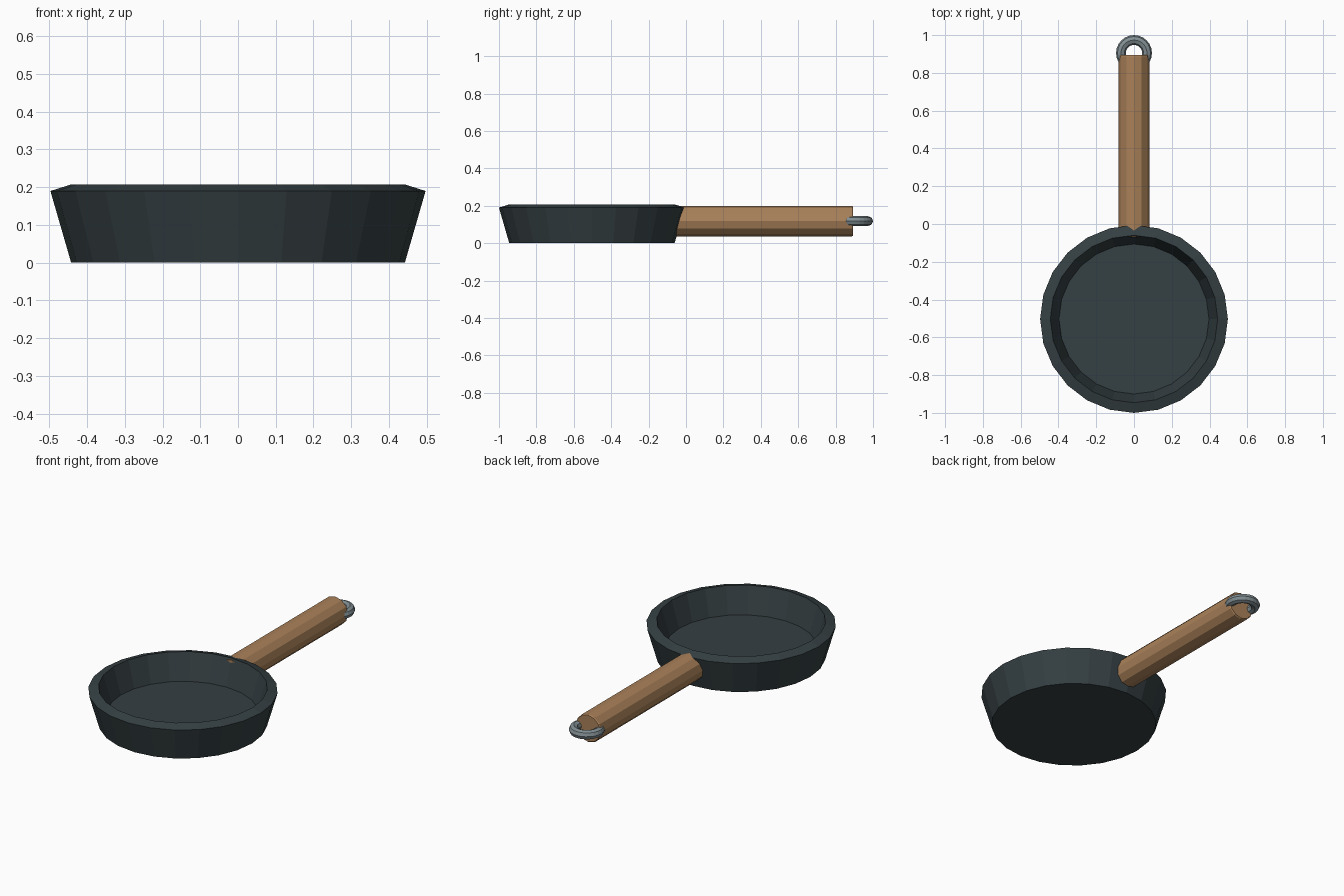
import bpy, bmesh
from math import sin, cos, pi
from mathutils import Matrix

if "Cube" in bpy.data.objects:
    bpy.data.objects.remove(bpy.data.objects["Cube"])


def material(name, color):
    m = bpy.data.materials.new(name)
    m.diffuse_color = (*color, 1)
    m.use_nodes = True
    m.node_tree.nodes["Principled BSDF"].inputs["Base Color"].default_value = m.diffuse_color
    return m


def lathe(name, profile, sides, mat, matrix):
    """Revolve (radius, height) points around local z; radius 0 makes a pole."""
    bm = bmesh.new()
    rings = []
    for r, h in profile:
        if r == 0:
            rings.append([bm.verts.new((0, 0, h))] * sides)
        else:
            rings.append([bm.verts.new((r * cos(2 * pi * i / sides), r * sin(2 * pi * i / sides), h))
                          for i in range(sides)])
    for a, b in zip(rings, rings[1:]):
        for i in range(sides):
            j = (i + 1) % sides
            bm.faces.new(list(dict.fromkeys((a[i], a[j], b[j], b[i]))))
    bmesh.ops.recalc_face_normals(bm, faces=bm.faces)
    bm.transform(matrix)
    mesh = bpy.data.meshes.new(name)
    bm.to_mesh(mesh)
    bm.free()
    mesh.materials.append(mat)
    obj = bpy.data.objects.new(name, mesh)
    bpy.context.collection.objects.link(obj)
    return obj


iron = material("iron", (0.035, 0.05, 0.055))
wood = material("wood", (0.40, 0.22, 0.10))
steel = material("steel", (0.22, 0.27, 0.29))

# Pan: flared wall, sloped rim, recessed floor
lathe("pan", [(0, 0), (0.442, 0), (0.497, 0.19), (0.443, 0.207), (0.397, 0.056), (0, 0.056)],
      24, iron, Matrix.Translation((0, -0.503, 0)))

# Handle: twelve-sided grip with slightly eased end
lathe("handle", [(0, -0.068), (0.081, -0.068), (0.081, 0.888), (0.077, 0.894), (0, 0.894)],
      12, wood, Matrix.Translation((0, 0, 0.118)) @ Matrix.Rotation(-pi / 2, 4, 'X'))

# Hanging ring at the end of the handle
bpy.ops.mesh.primitive_torus_add(major_radius=0.069, minor_radius=0.026, major_segments=24,
                                 minor_segments=8, location=(0, 0.905, 0.118))
ring = bpy.context.object
ring.name = "hanging_ring"
ring.data.materials.append(steel)
